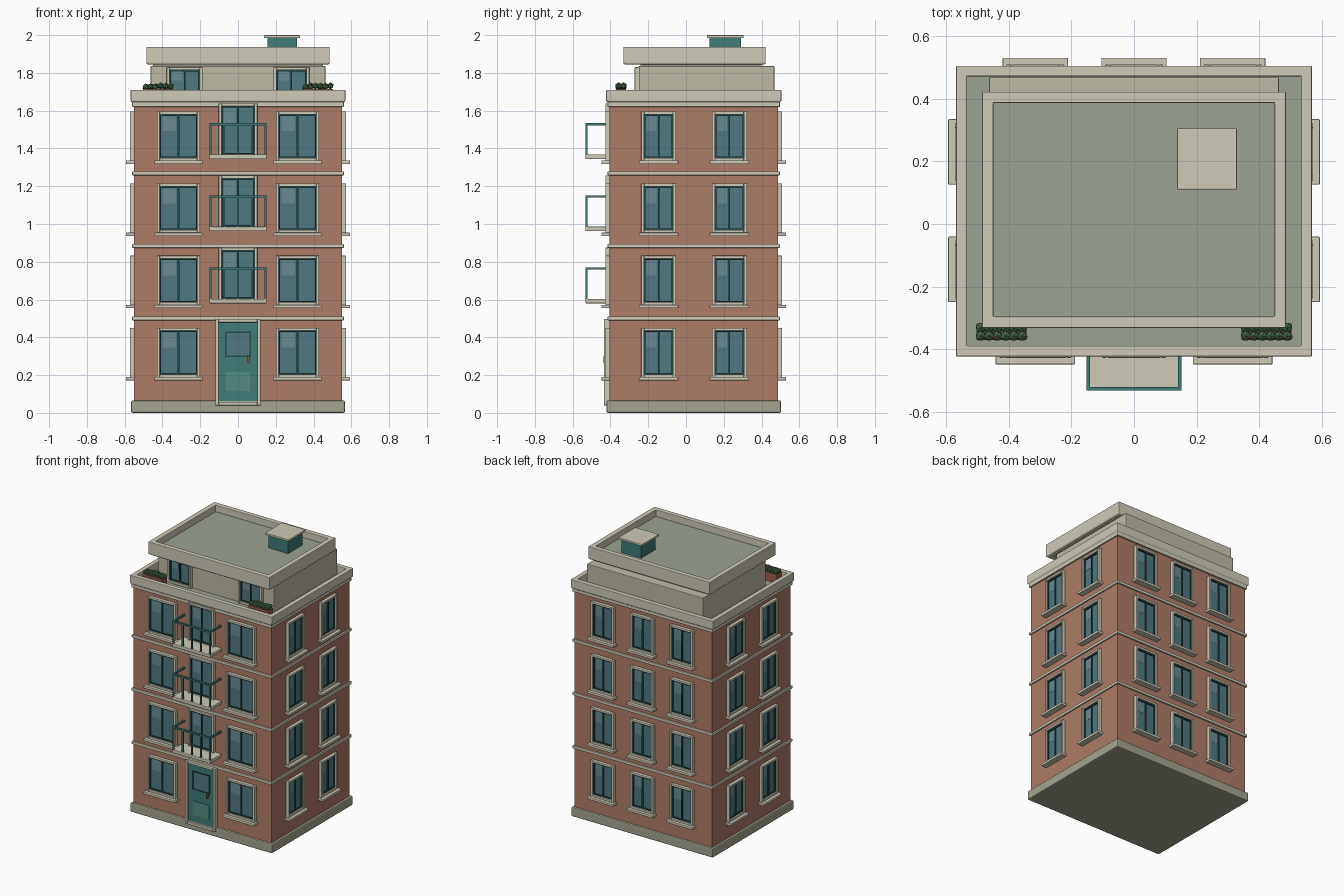
import bpy, bmesh, math, random
from mathutils import Matrix, Vector

if "Cube" in bpy.data.objects:
    bpy.data.objects.remove(bpy.data.objects["Cube"])

random.seed(4)
COLORS = {
    "brick": (0.42, 0.20, 0.14), "cream": (0.62, 0.59, 0.48), "stone": (0.37, 0.37, 0.28),
    "wall": (0.52, 0.49, 0.38), "teal": (0.05, 0.20, 0.18), "teal_light": (0.09, 0.26, 0.23),
    "glass": (0.08, 0.19, 0.22), "glare": (0.14, 0.26, 0.29), "dark": (0.02, 0.07, 0.07),
    "roof": (0.33, 0.36, 0.29), "leaf": (0.06, 0.15, 0.07), "clay": (0.30, 0.11, 0.07),
    "brass": (0.25, 0.12, 0.05),
}
mats = {}
for key, c in COLORS.items():
    mats[key] = bpy.data.materials.new(key)
    mats[key].diffuse_color = (*c, 1)

parts = {}  # name -> (bmesh, material key, bevel width)


def part(name, mat, bevel=0.0):
    if name not in parts:
        parts[name] = (bmesh.new(), mat, bevel)
    return parts[name][0]


def box(name, mat, x, y, z, m=Matrix(), bevel=0.0):
    """Box from (min, max) ranges, placed by matrix m."""
    size = [r[1] - r[0] for r in (x, y, z)]
    mid = Vector([(r[0] + r[1]) / 2 for r in (x, y, z)])
    bmesh.ops.create_cube(part(name, mat, bevel), size=1,
                          matrix=m @ Matrix.Translation(mid) @ Matrix.Diagonal((*size, 1)))


def ring(name, mat, x, y, profile, bevel=0.0):
    """Sweep a closed (inset, z) profile around a rectangle."""
    bm = part(name, mat, bevel)
    loops = [[bm.verts.new(p) for p in ((x[0] + i, y[0] + i, z), (x[1] - i, y[0] + i, z),
                                        (x[1] - i, y[1] - i, z), (x[0] + i, y[1] - i, z))]
             for i, z in profile]
    for a, b in zip(loops, loops[1:] + loops[:1]):
        for k in range(4):
            j = (k + 1) % 4
            bm.faces.new((a[k], a[j], b[j], b[k]))


def frame(name, mat, u, z, w, d, m, bevel=0.0):
    """Four bars around an opening; w = bar width, d = depth range."""
    box(name, mat, (u[0], u[0] + w), d, z, m, bevel)
    box(name, mat, (u[1] - w, u[1]), d, z, m, bevel)
    for a in (z[0], z[1] - w):
        box(name, mat, (u[0] + w, u[1] - w), d, (a, a + w), m, bevel)


def window(tag, m, cu, w, z0, z1, sill=True):
    """Two-pane window on a wall whose outside is local -y."""
    u = (cu - w / 2, cu + w / 2)
    frame(tag + "_window_frames", "cream", u, (z0, z1), 0.016, (-0.022, 0.01), m, 0.003)
    ui, zi = (u[0] + 0.015, u[1] - 0.015), (z0 + 0.015, z1 - 0.015)
    frame(tag + "_window_sashes", "dark", ui, zi, 0.008, (-0.012, 0.01), m)
    box(tag + "_window_sashes", "dark", (cu - 0.004, cu + 0.004), (-0.012, 0.01), zi, m)
    box(tag + "_window_glass", "glass", ui, (-0.004, 0.01), zi, m)
    h = z1 - z0
    box(tag + "_window_glare", "glare", (ui[0] + 0.014, cu - 0.012), (-0.005, 0),
        (z1 - 0.1 * h - 0.3 * h, z1 - 0.1 * h), m)
    if sill:
        box(tag + "_window_sills", "cream", (u[0] - 0.012, u[1] + 0.012), (-0.043, 0.01),
            (z0 - 0.016, z0 + 0.002), m, 0.003)


# main body, plinth and floor bands
X, Y = (-0.55, 0.55), (-0.405, 0.487)
grow = lambda r, g: (r[0] - g, r[1] + g)
box("brick_body", "brick", X, Y, (0.01, 1.645))
box("plinth", "stone", grow(X, 0.016), grow(Y, 0.016), (0, 0.066), bevel=0.008)
for z in (0.5, 0.884, 1.268):
    box("floor_bands", "cream", grow(X, 0.01), grow(Y, 0.01), (z - 0.01, z + 0.01), bevel=0.003)

# cornice parapet and terrace deck
ring("cornice_parapet", "cream", grow(X, 0.018), grow(Y, 0.018),
     [(0.008, 1.62), (0.008, 1.645), (0, 1.65), (0, 1.71), (0.034, 1.71), (0.034, 1.62)], 0.004)
box("terrace_deck", "roof", grow(X, -0.01), grow(Y, -0.01), (1.63, 1.652))

# windows on each wall
T, R = Matrix.Translation, lambda a: Matrix.Rotation(math.radians(a), 4, "Z")
front, back = T((0, Y[0], 0)), T((0, Y[1], 0)) @ R(180)
right, left = T((X[1], 0, 0)) @ R(90), T((X[0], 0, 0)) @ R(-90)
PITCH = 0.382
for k in range(4):
    z0, z1 = 0.188 + k * PITCH, 0.45 + k * PITCH
    for u in (-0.315, 0.315):
        window("front", front, u, 0.23, z0, z1)
    for u in (-0.315, 0, 0.315):
        window("back", back, u, 0.185, z0, z1)
    for u in (-0.145, 0.23):
        window("right", right, u, 0.185, z0, z1)
        window("left", left, -u, 0.185, z0, z1)

# balconies with glazed doors and railings
for k in range(3):
    z = 0.58 + k * PITCH
    window("balcony", front, 0, 0.205, z + 0.01, z + 0.295, sill=False)
    box("balcony_slabs", "cream", (-0.152, 0.152), (-0.532, -0.40), (z, z + 0.024), bevel=0.004)
    top = (z + 0.178, z + 0.19)
    box("balcony_railings", "teal", (-0.152, 0.152), (-0.532, -0.52), top)
    for s in (-0.146, 0.146):
        box("balcony_railings", "teal", (s - 0.006, s + 0.006), (-0.532, -0.40), top)
    for i in range(5):
        x = -0.146 + i * 0.073
        box("balcony_railings", "teal", (x - 0.005, x + 0.005), (-0.531, -0.521), (z + 0.02, z + 0.185))

# entrance door
frame("door_frame", "cream", (-0.12, 0.12), (0.04, 0.497), 0.018, (-0.03, 0.01), front, 0.003)
box("entrance_door", "teal", (-0.103, 0.103), (-0.014, 0.01), (0.055, 0.482), front)
frame("door_glass_trim", "dark", (-0.068, 0.068), (0.297, 0.43), 0.006, (-0.02, 0), front)
box("door_glass", "glass", (-0.065, 0.065), (-0.016, 0), (0.30, 0.427), front)
box("door_lower_panel", "teal_light", (-0.066, 0.066), (-0.02, 0), (0.11, 0.215), front, 0.003)
box("door_handle", "brass", (0.05, 0.06), (-0.032, 0), (0.265, 0.30), front)

# penthouse
box("penthouse_walls", "wall", (-0.463, 0.463), (-0.25, 0.468), (1.64, 1.836), bevel=0.004)
box("penthouse_neck", "wall", (-0.45, 0.45), (-0.24, 0.40), (1.83, 1.86))
for u in (-0.283, 0.283):
    window("penthouse", T((0, -0.25, 0)), u, 0.19, 1.652, 1.83, sill=False)

# penthouse roof, parapet rim and hatch
RX, RY = (-0.485, 0.485), (-0.332, 0.422)
ring("roof_rim", "cream", RX, RY,
     [(0.006, 1.845), (0, 1.85), (0, 1.938), (0.036, 1.938), (0.036, 1.845)], 0.004)
box("roof_slab", "roof", grow(RX, -0.03), grow(RY, -0.03), (1.846, 1.89))
box("hatch_box", "teal", (0.155, 0.313), (0.125, 0.29), (1.88, 1.988))
box("hatch_lid", "cream", (0.138, 0.328), (0.11, 0.305), (1.985, 2.0), bevel=0.003)

# planters with shrubs and blossoms
for s in (-1, 1):
    c = s * 0.423
    box("planter_boxes", "clay", (c - 0.08, c + 0.08), (-0.37, -0.318), (1.65, 1.716))
    for i in range(6):
        x = c - 0.066 + i * 0.0264
        for y in (-0.357, -0.331):
            p = Vector((x, y, 1.727 + random.uniform(-0.003, 0.006)))
            bmesh.ops.create_icosphere(part("shrubs", "leaf"), subdivisions=1,
                                       radius=0.018, matrix=T(p))
        bmesh.ops.create_icosphere(part("blossoms", "clay"), subdivisions=1, radius=0.006,
                                   matrix=T((x + 0.012, -0.36, 1.735)))

# turn the collected parts into objects
for name, (bm, mat, bevel) in parts.items():
    bmesh.ops.recalc_face_normals(bm, faces=bm.faces)
    me = bpy.data.meshes.new(name)
    bm.to_mesh(me)
    bm.free()
    me.materials.append(mats[mat])
    ob = bpy.data.objects.new(name, me)
    bpy.context.collection.objects.link(ob)
    if bevel:
        mod = ob.modifiers.new("soft_edges", "BEVEL")
        mod.width, mod.segments = bevel, 2

for m in bpy.data.materials:
    if m.users and not m.is_grease_pencil:
        m.use_nodes = True
        m.node_tree.nodes["Principled BSDF"].inputs["Base Color"].default_value = m.diffuse_color
